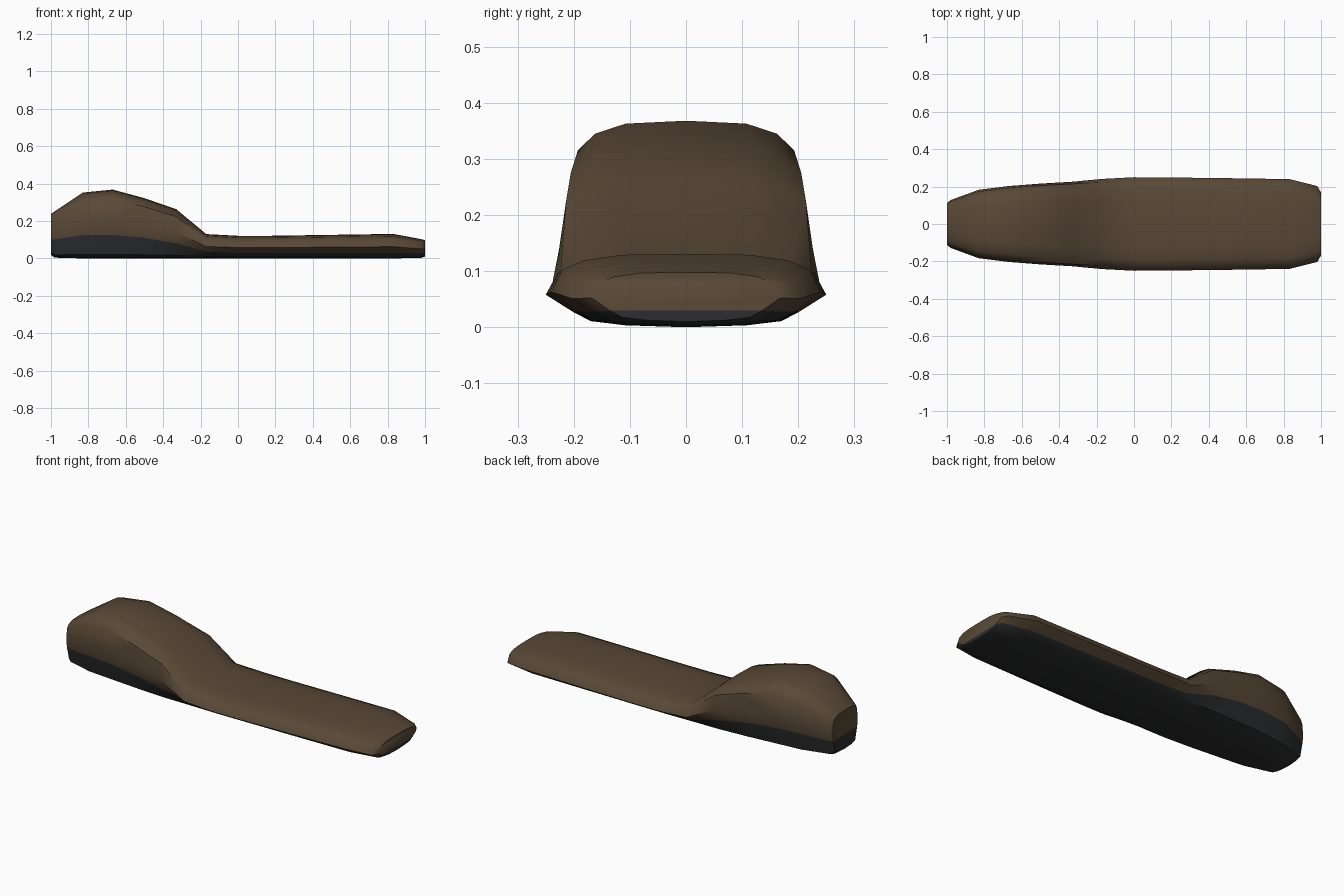
import bpy, bmesh

if "Cube" in bpy.data.objects:
    bpy.data.objects.remove(bpy.data.objects["Cube"])


def material(name, rgb):
    m = bpy.data.materials.new(name)
    m.diffuse_color = (*rgb, 1)
    m.use_nodes = True
    m.node_tree.nodes["Principled BSDF"].inputs["Base Color"].default_value = m.diffuse_color
    return m


brown = material("brown_top", (0.100, 0.066, 0.038))
dark = material("dark_base", (0.026, 0.027, 0.029))

# Half cross-sections (width fraction, height fraction), bottom centre to top centre
TALL = [(0, 0), (.53, .016), (.80, .06), (.955, None), (1, .54),
        (.95, .856), (.80, .937), (.53, .986), (0, 1)]
FLAT = [(0, 0), (.43, .03), (.68, .09), (.81, None), (1, .48),
        (.92, .78), (.76, .91), (.48, .985), (0, 1)]

# Stations: x, half width, bottom z, top z, colour boundary z, blend tall -> flat
STATIONS = [
    (-1.00, .112, .018, .238, .100, 0),
    (-.98, .128, .004, .252, .102, 0),
    (-.83, .183, 0, .352, .125, 0),
    (-.67, .203, 0, .368, .126, 0),
    (-.50, .216, 0, .322, .110, 0),
    (-.33, .226, 0, .263, .080, .1),
    (-.17, .241, 0, .130, .036, .8),
    (0.00, .250, 0, .121, .028, 1),
    (0.17, .249, 0, .121, .028, 1),
    (0.50, .245, 0, .126, .028, 1),
    (0.83, .240, 0, .131, .028, 1),
    (0.98, .203, .003, .103, .028, 1),
    (1.00, .168, .010, .098, .030, 1),
]
BOUNDARY = 3      # profile index where base meets top


def section(bm, x, w, z0, z1, zb, t):
    """One closed ring: right half going up, left half mirrored."""
    pts = []
    for (ya, za), (yb, zc) in zip(TALL, FLAT):
        y = w * (ya + (yb - ya) * t)
        z = zb if za is None else z0 + (z1 - z0) * (za + (zc - za) * t)
        pts.append((y, z))
    right = [bm.verts.new((x, -y, z)) for y, z in pts]
    left = [bm.verts.new((x, y, z)) if y else right[i]
            for i, (y, z) in enumerate(pts)]
    return right, left


bm = bmesh.new()
rings = [section(bm, *s) for s in STATIONS]


def face(verts, i):
    unique = list(dict.fromkeys(verts))
    f = bm.faces.new(unique)
    f.material_index = 1 if i < BOUNDARY else 0


# Skin between stations
for a, b in zip(rings, rings[1:]):
    for side in (0, 1):
        for i in range(8):
            face([a[side][i], b[side][i], b[side][i + 1], a[side][i + 1]], i)

# End caps as horizontal strips, so the base colour carries across
for right, left in (rings[0], rings[-1]):
    for i in range(8):
        face([right[i], left[i], left[i + 1], right[i + 1]], i)

bmesh.ops.recalc_face_normals(bm, faces=bm.faces)
mesh = bpy.data.meshes.new("padded_rest")
bm.to_mesh(mesh)
bm.free()
mesh.materials.append(brown)
mesh.materials.append(dark)
obj = bpy.data.objects.new("padded_rest", mesh)
bpy.context.collection.objects.link(obj)

bpy.context.view_layer.objects.active = obj
obj.select_set(True)
bpy.ops.object.shade_smooth_by_angle(angle=0.75)
